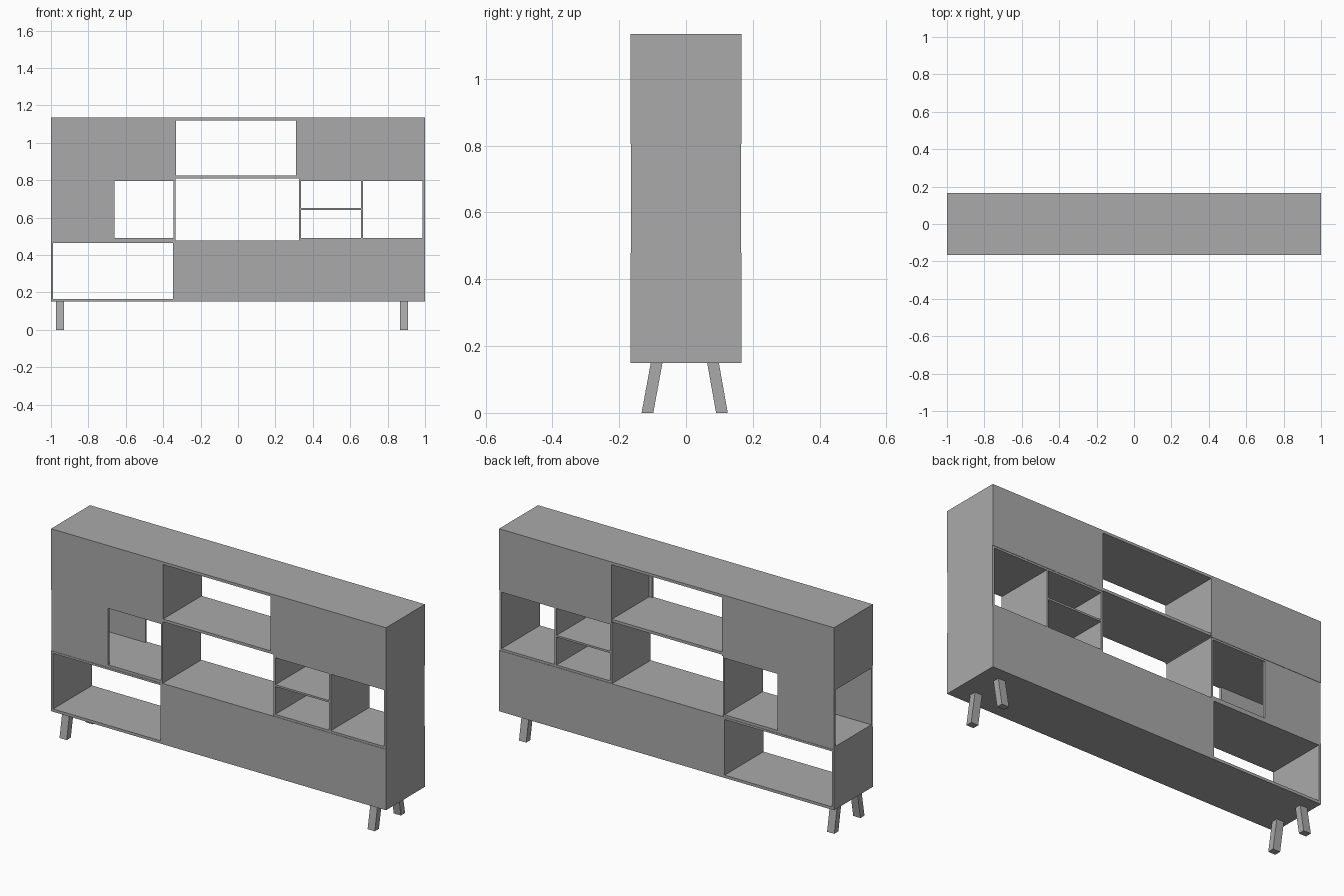
import bpy
import bmesh

if "Cube" in bpy.data.objects:
    bpy.data.objects.remove(bpy.data.objects["Cube"], do_unlink=True)

grey = bpy.data.materials.new("plain grey")
grey.use_nodes = True
colour = (0.4, 0.4, 0.4, 1)
grey.diffuse_color = colour
grey.node_tree.nodes["Principled BSDF"].inputs["Base Color"].default_value = colour

DEEP, SHALLOW = 0.166, 0.164   # half depths of outer and middle modules
T = 0.012                      # board thickness


def block(name, x, y, z, lean=0):
    """Box from (min, max) ranges; lean shifts the bottom along y."""
    bm = bmesh.new()
    bmesh.ops.create_cube(bm, size=1)
    for v in bm.verts:
        low = v.co.z < 0
        v.co = [r[1] if c > 0 else r[0] for c, r in zip(v.co, (x, y, z))]
        if low:
            v.co.y += lean
    mesh = bpy.data.meshes.new(name)
    bm.to_mesh(mesh)
    bm.free()
    mesh.materials.append(grey)
    obj = bpy.data.objects.new(name, mesh)
    bpy.context.collection.objects.link(obj)
    return obj


def board(name, x, z, d=DEEP):
    block(name, x, (-d, d), z)


def doors(name, x, z, d=DEEP):
    """Matching panels on the front and the back."""
    block(name + "_front", x, (-d, -d + T), z)
    block(name + "_back", x, (d - T, d), z)


# Top row: open centre between two closed cupboards
board("top_board", (-1, 1), (1.12, 1.135))
for side, x in (("right", (-1, -0.335)), ("left", (0.335, 1))):
    board("top_floor_" + side, x, (0.805, 0.82))
    doors("top_door_" + side, x, (0.805, 1.135))
board("top_floor_centre", (-0.335, 0.335), (0.81, 0.825), SHALLOW)
board("top_outer_wall_right", (-1, -1 + T), (0.805, 1.135))
board("top_outer_wall_left", (1 - T, 1), (0.805, 1.135))
board("top_inner_wall_right", (-0.345, -0.332), (0.805, 1.135))
board("top_inner_wall_left", (0.328, 0.338), (0.805, 1.135))
block("top_door_overlap", (0.31, 0.336), (-DEEP, -DEEP + T), (0.82, 1.125))

# Middle row: tunnel open at its outer end, centre bay, small shelves, end bay
for side, x in (("right", (-1, -0.335)), ("left", (0.335, 1))):
    board("middle_floor_" + side, x, (0.475, 0.49), SHALLOW)
    board("middle_ceiling_" + side, x, (0.795, 0.807), SHALLOW)
doors("tunnel_panel", (-1, -0.66), (0.475, 0.807), SHALLOW)
walls = {"tunnel_wall": (-0.345, -0.335), "shelf_wall": (0.327, 0.338),
         "bay_divider": (0.658, 0.669), "middle_outer_wall": (0.987, 1)}
for name, x in walls.items():
    board(name, x, (0.475, 0.807), SHALLOW)
board("small_shelf", (0.335, 0.66), (0.64, 0.65), SHALLOW)

# Bottom row: open bay beside one long closed cupboard
board("bottom_board", (-1, 1), (0.15, 0.165))
board("bottom_ceiling_right", (-1, -0.335), (0.465, 0.476))
board("bottom_ceiling_left", (-0.335, 1), (0.465, 0.478))
board("bottom_outer_wall_right", (-1, -1 + T), (0.15, 0.476))
board("bottom_inner_wall", (-0.347, -0.335), (0.15, 0.476))
board("bottom_outer_wall_left", (1 - T, 1), (0.15, 0.476))
doors("bottom_door", (-0.345, 1), (0.15, 0.478))

# Four square legs splayed to front and back
for side, x in (("right", (-0.973, -0.93)), ("left", (0.867, 0.91))):
    block("front_leg_" + side, x, (-0.105, -0.07), (0, 0.152), -0.028)
    block("back_leg_" + side, x, (0.063, 0.098), (0, 0.152), 0.027)
